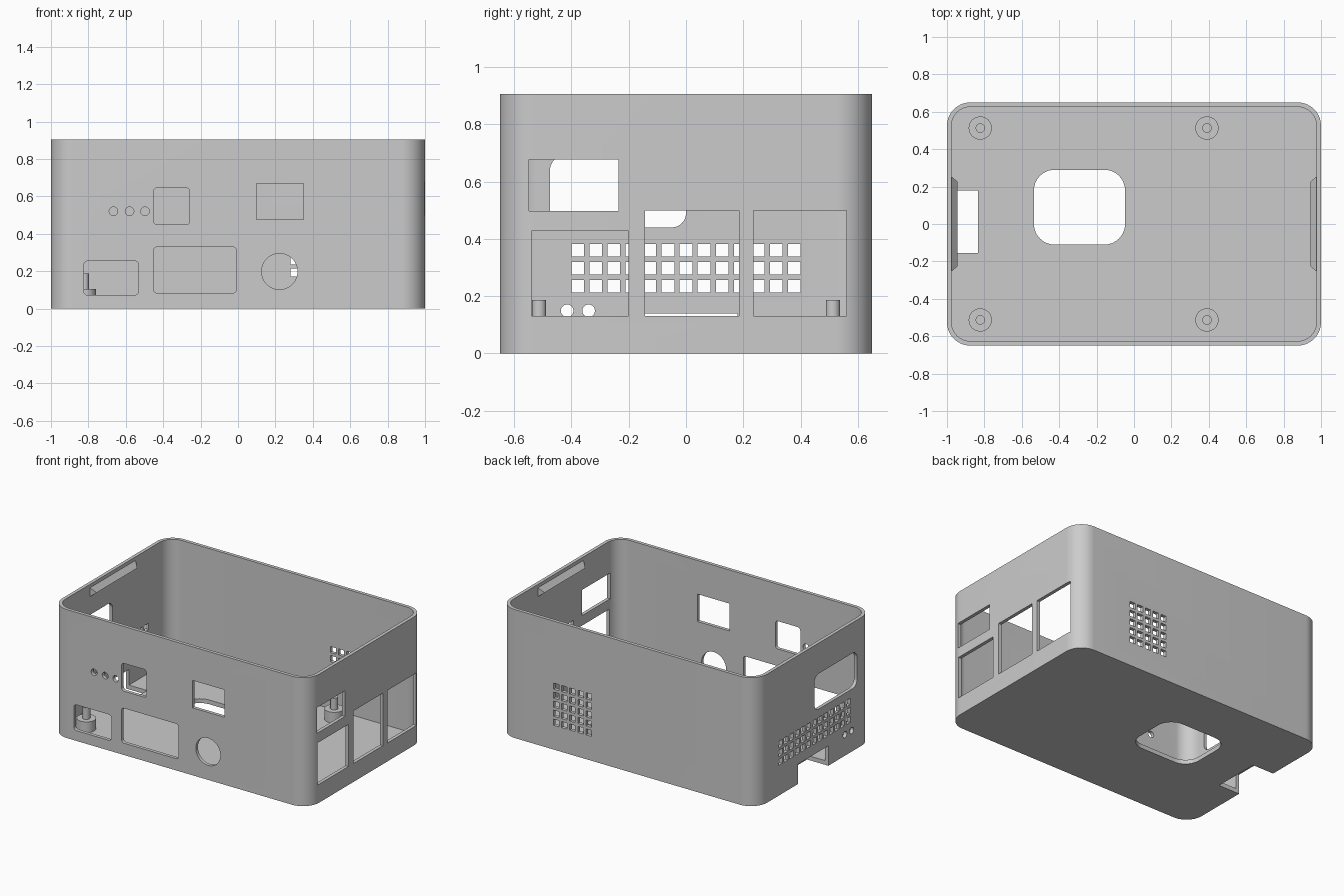
import bpy, bmesh, math
from mathutils import Vector

old = bpy.data.objects.get("Cube")
if old:
    bpy.data.objects.remove(old, do_unlink=True)

grey = bpy.data.materials.new("plain grey")
grey.use_nodes = True
GREY = (0.6, 0.6, 0.6, 1)
grey.diffuse_color = GREY
grey.node_tree.nodes["Principled BSDF"].inputs["Base Color"].default_value = GREY


def rounded(u0, u1, v0, v1, r=0.0, steps=10):
    """Outline of a rectangle with rounded corners."""
    if r == 0:
        return [(u0, v0), (u1, v0), (u1, v1), (u0, v1)]
    centres = [(u1 - r, v1 - r), (u0 + r, v1 - r), (u0 + r, v0 + r), (u1 - r, v0 + r)]
    pts = []
    for quarter, (cu, cv) in enumerate(centres):
        for i in range(steps + 1):
            a = (quarter + i / steps) * math.pi / 2
            pts.append((cu + r * math.cos(a), cv + r * math.sin(a)))
    return pts


def circle(cu, cv, r, n=40):
    return [(cu + r * math.cos(2 * math.pi * i / n), cv + r * math.sin(2 * math.pi * i / n))
            for i in range(n)]


def prism(bm, outline, axis, lo, hi):
    """Extrude an outline along an axis from lo to hi."""
    place = {"x": lambda u, v, w: (w, u, v),
             "y": lambda u, v, w: (u, w, v),
             "z": lambda u, v, w: (u, v, w)}[axis]
    ends = [[bm.verts.new(place(u, v, w)) for u, v in outline] for w in (lo, hi)]
    bm.faces.new(ends[0])
    bm.faces.new(ends[1])
    n = len(outline)
    for i in range(n):
        j = (i + 1) % n
        bm.faces.new((ends[0][i], ends[0][j], ends[1][j], ends[1][i]))


def finish(bm, name):
    bmesh.ops.recalc_face_normals(bm, faces=bm.faces)
    mesh = bpy.data.meshes.new(name)
    bm.to_mesh(mesh)
    bm.free()
    obj = bpy.data.objects.new(name, mesh)
    bpy.context.collection.objects.link(obj)
    mesh.materials.append(grey)
    return obj


def activate(obj):
    bpy.ops.object.select_all(action="DESELECT")
    obj.select_set(True)
    bpy.context.view_layer.objects.active = obj


def cut(target, cutter):
    cutter.hide_render = True
    mod = target.modifiers.new("cut", "BOOLEAN")
    mod.operation = "DIFFERENCE"
    mod.solver = "EXACT"
    mod.object = cutter
    activate(target)
    bpy.ops.object.modifier_apply(modifier=mod.name)
    bpy.data.objects.remove(cutter, do_unlink=True)


def smooth(obj):
    activate(obj)
    bpy.ops.object.shade_smooth_by_angle(angle=math.radians(30))


HX, HY, H = 1.0, 0.65, 0.905
WALL, FLOOR, R = 0.024, 0.03, 0.125

# Open-topped case
bm = bmesh.new()
prism(bm, rounded(-HX, HX, -HY, HY, R, 14), "z", 0, H)
case = finish(bm, "case")
bm = bmesh.new()
prism(bm, rounded(-HX + WALL, HX - WALL, -HY + WALL, HY - WALL, R - WALL, 14), "z", FLOOR, H + 0.2)
cut(case, finish(bm, "cavity_cutter"))

# Openings, gathered by wall
front = [circle(x, 0.52, 0.023, 24) for x in (-0.666, -0.58, -0.497)]
front += [rounded(-0.452, -0.258, 0.449, 0.645, 0.02, 5),
          rounded(0.10, 0.35, 0.475, 0.668),
          rounded(-0.452, -0.008, 0.083, 0.329, 0.02, 5),
          rounded(-0.824, -0.532, 0.072, 0.254, 0.02, 5),
          circle(0.222, 0.198, 0.096)]
right = [rounded(0.235, 0.56, 0.13, 0.5), rounded(-0.143, 0.185, 0.13, 0.5),
         rounded(-0.54, -0.2, 0.13, 0.427), rounded(-0.548, -0.235, 0.497, 0.678)]


def grid(u0, v0, cols, rows, pitch, size):
    return [rounded(u0 + c * pitch, u0 + c * pitch + size, v0 + r * pitch, v0 + r * pitch + size)
            for c in range(cols) for r in range(rows)]


left = grid(-0.4, 0.212, 13, 3, 0.063, 0.044)
left += [circle(y, 0.149, 0.022, 24) for y in (-0.415, -0.34)]
left.append(rounded(-0.475, 0.0, 0.44, 0.69, 0.05, 8))
back = grid(0.281, 0.171, 5, 5, 0.0635, 0.043)

bm = bmesh.new()
for outlines, axis, lo, hi in ((front, "y", -HY - 0.05, -HY + 0.06), (back, "y", HY - 0.06, HY + 0.05),
                               (right, "x", HX - 0.06, HX + 0.05), (left, "x", -HX - 0.05, -HX + 0.06)):
    for outline in outlines:
        prism(bm, outline, axis, lo, hi)
# Floor opening and the notch in the lower left edge
prism(bm, rounded(-0.535, -0.048, -0.11, 0.29, 0.11), "z", -0.1, 0.1)
prism(bm, rounded(-0.155, 0.18, -0.1, 0.14), "x", -HX - 0.05, -0.835)
cut(case, finish(bm, "opening_cutter"))
smooth(case)

# Standoffs: a wide post with a narrow pin
for x, end in ((-0.822, "left_end"), (0.39, "right_end")):
    for y, side in ((-0.513, "front"), (0.513, "back")):
        bm = bmesh.new()
        profile = [(0.062, FLOOR - 0.005), (0.062, 0.105), (0.025, 0.105), (0.025, 0.187)]
        n = 32
        rings = [[bm.verts.new((x + u, y + v, z)) for u, v in circle(0, 0, r, n)] for r, z in profile]
        for a, b in zip(rings, rings[1:]):
            for i in range(n):
                j = (i + 1) % n
                bm.faces.new((a[i], a[j], b[j], b[i]))
        bm.faces.new(rings[0])
        bm.faces.new(rings[-1])
        smooth(finish(bm, f"standoff_{side}_{end}"))

# Snap ridges inside the end walls, wedge-shaped with tapered ends
for s, side in ((-1, "right"), (1, "left")):
    bm = bmesh.new()
    wall_x, tip_x = s * (HX - WALL + 0.004), s * 0.943
    ends = [[bm.verts.new(p) for p in ((wall_x, e * 0.257, 0.885), (tip_x, e * 0.226, 0.845),
                                       (wall_x, e * 0.257, 0.815))] for e in (-1, 1)]
    for e in ends:
        bm.faces.new(e)
    for i in range(3):
        j = (i + 1) % 3
        bm.faces.new((ends[0][i], ends[0][j], ends[1][j], ends[1][i]))
    finish(bm, f"snap_ridge_{side}")
